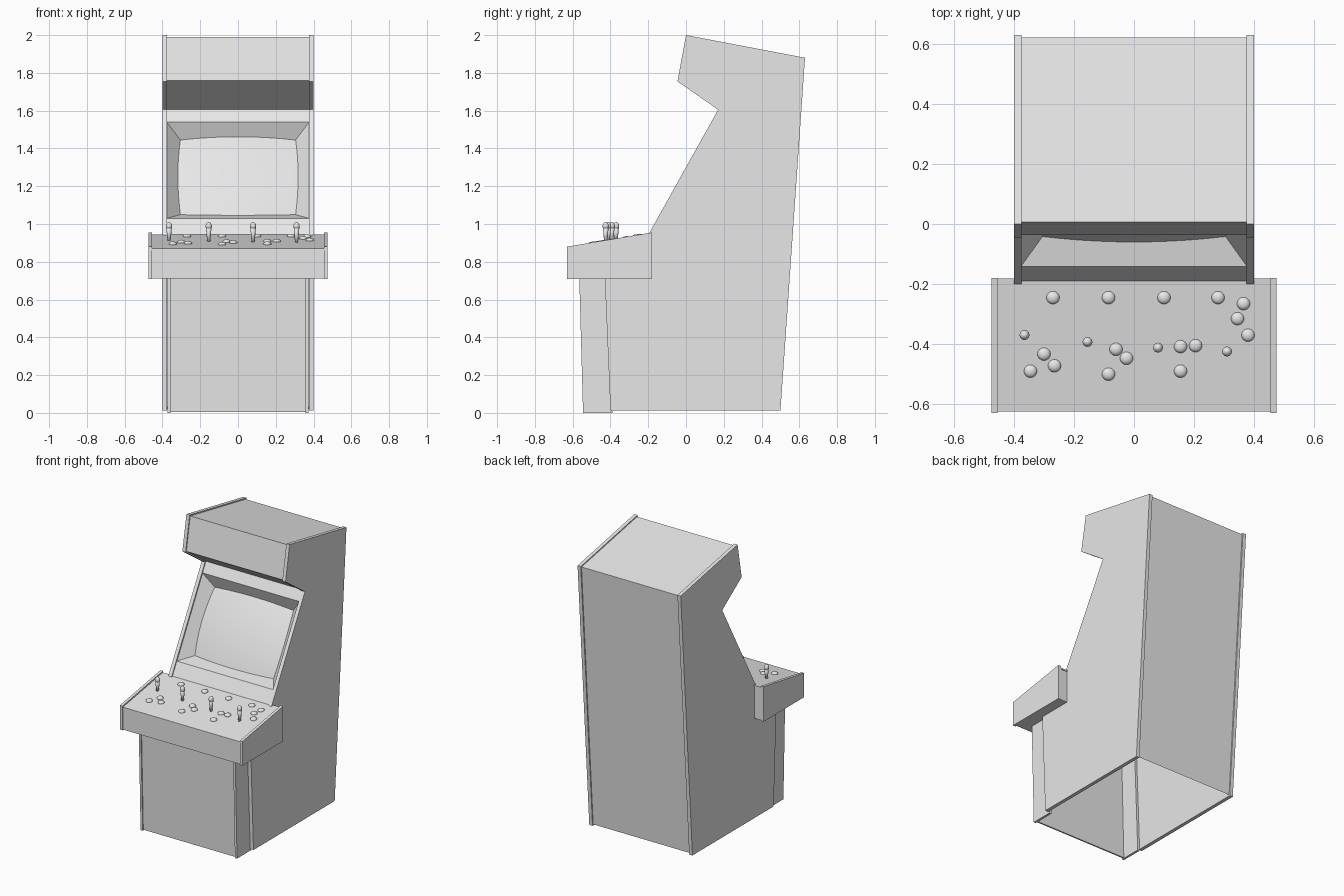
import bpy, bmesh, math
from mathutils import Vector, Matrix

if "Cube" in bpy.data.objects:
    bpy.data.objects.remove(bpy.data.objects["Cube"])

grey = bpy.data.materials.new("light_grey")
grey.diffuse_color = (0.8, 0.8, 0.8, 1)
grey.use_nodes = True
grey.node_tree.nodes["Principled BSDF"].inputs["Base Color"].default_value = grey.diffuse_color


def finish(name, bm, smooth=False, recalc=True):
    if recalc:
        bmesh.ops.recalc_face_normals(bm, faces=bm.faces)
    me = bpy.data.meshes.new(name)
    bm.to_mesh(me)
    bm.free()
    me.materials.append(grey)
    for p in me.polygons:
        p.use_smooth = smooth
    ob = bpy.data.objects.new(name, me)
    bpy.context.collection.objects.link(ob)
    return ob


def prism(name, profile, x0, x1):
    """Extrude a (y, z) profile from x0 to x1."""
    bm = bmesh.new()
    f = bm.faces.new([bm.verts.new((x0, y, z)) for y, z in profile])
    r = bmesh.ops.extrude_face_region(bm, geom=[f])
    vs = [v for v in r["geom"] if isinstance(v, bmesh.types.BMVert)]
    bmesh.ops.translate(bm, verts=vs, vec=(x1 - x0, 0, 0))
    return finish(name, bm)


def pair(name, profile, x0, x1):
    """The same board on both sides."""
    prism(name + "_right", profile, x0, x1)
    prism(name + "_left", profile, -x1, -x0)


def inset(poly, d):
    """Offset a counter-clockwise outline inwards with mitred corners."""
    pts = [Vector(p) for p in poly]
    out = []
    for i, p in enumerate(pts):
        a = (p - pts[i - 1]).normalized()
        b = (pts[(i + 1) % len(pts)] - p).normalized()
        na, nb = Vector((-a.y, a.x)), Vector((-b.y, b.x))
        out.append(p + (na + nb) * d / (1 + na.dot(nb)))
    return out


# Cabinet side boards
side = [(-0.40, 0.012), (0.50, 0.012), (0.63, 1.88), (0.0, 2.0),
        (-0.045, 1.755), (0.17, 1.605), (-0.207, 0.93), (-0.43, 0.72)]
pair("cabinet_side", side, 0.375, 0.40)

# Panels set slightly inside the side outline
W = 0.377
outer, inner = inset(side, 0.008), inset(side, 0.018)
for name, i in (("back_panel", 1), ("top_panel", 2), ("marquee", 3), ("marquee_underside", 4)):
    prism(name, [outer[i], outer[i + 1], inner[i + 1], inner[i]], -W, W)

# Screen surround: plates above and below the opening
top, bottom = outer[5], outer[6]
up = (top - bottom).normalized()
inward = Vector((up.y, -up.x))


def at_height(z):
    return bottom + up * ((z - bottom.y) / up.y)


hi, lo = at_height(1.54), at_height(1.03)
prism("bezel_upper", [top, hi, hi + inward * 0.01, top + inward * 0.01], -W, W)
prism("bezel_lower", [lo, bottom, bottom + inward * 0.01, lo + inward * 0.01], -W, W)

# Sloping funnel around the screen
DEPTH, BORDER, SX = 0.078, 0.066, 0.305
centre = (hi + lo) / 2
half = (hi - lo).length / 2


def on_bezel(x, v, d):
    p = centre + up * v + inward * d
    return (x, p.x, p.y)


bm = bmesh.new()
corners = [(-1, -1), (1, -1), (1, 1), (-1, 1)]
ring_a = [bm.verts.new(on_bezel(a * W, b * half, 0)) for a, b in corners]
ring_b = [bm.verts.new(on_bezel(a * SX, b * (half - BORDER), DEPTH)) for a, b in corners]
for i in range(4):
    j = (i + 1) % 4
    bm.faces.new((ring_a[i], ring_a[j], ring_b[j], ring_b[i]))
finish("screen_funnel", bm, recalc=False)

# Bulging screen, its rim running just behind the funnel
N = 16
bm = bmesh.new()
grid = []
for r in range(N + 1):
    row = []
    for c in range(N + 1):
        u, v = ((2 * k / N - 1) * 1.1 for k in (c, r))
        d = DEPTH - 0.016 * (2 - u * u - v * v)
        row.append(bm.verts.new(on_bezel(u * SX, v * (half - BORDER), d)))
    grid.append(row)
for r in range(N):
    for c in range(N):
        bm.faces.new((grid[r][c], grid[r][c + 1], grid[r + 1][c + 1], grid[r + 1][c]))
finish("screen", bm, smooth=True, recalc=False)

# Control panel box
pair("control_side", [(-0.63, 0.71), (-0.18, 0.71), (-0.18, 0.955), (-0.63, 0.88)], 0.455, 0.475)


def deck_z(y):
    return 0.87 + (y + 0.63) * 0.075 / 0.45


C = 0.457
prism("control_deck", [(-0.625, deck_z(-0.625) - 0.01), (-0.182, deck_z(-0.182) - 0.01),
                       (-0.182, deck_z(-0.182)), (-0.625, deck_z(-0.625))], -C, C)
prism("control_front", [(-0.622, 0.712), (-0.612, 0.712), (-0.612, 0.866), (-0.622, 0.866)], -C, C)
prism("control_underside", [(-0.62, 0.712), (-0.19, 0.712), (-0.19, 0.722), (-0.62, 0.722)], -C, C)
pair("control_back", [(-0.195, 0.712), (-0.185, 0.712), (-0.185, 0.94), (-0.195, 0.94)], 0.39, C)

# Lower front box, open underneath
pair("front_box_side", [(-0.545, 0), (-0.39, 0), (-0.42, 0.715), (-0.565, 0.715)], 0.358, 0.374)
prism("front_box_panel", [(-0.537, 0.004), (-0.527, 0.004), (-0.547, 0.715), (-0.557, 0.715)], -0.36, 0.36)

# Domed buttons
buttons = [(-0.27, -0.245), (-0.085, -0.245), (0.10, -0.245), (0.28, -0.245),
           (0.365, -0.265), (0.345, -0.315), (0.38, -0.37),
           (-0.30, -0.433), (-0.265, -0.472), (-0.345, -0.49),
           (-0.06, -0.417), (-0.025, -0.447), (-0.085, -0.50),
           (0.155, -0.408), (0.205, -0.405), (0.155, -0.49)]
for i, (x, y) in enumerate(buttons):
    bm = bmesh.new()
    bmesh.ops.create_uvsphere(bm, u_segments=16, v_segments=8, radius=1,
                              matrix=Matrix.Translation((x, y, deck_z(y))) @ Matrix.Diagonal((0.022, 0.022, 0.014, 1)))
    finish("button_%d" % (i + 1), bm, smooth=True)

# Joysticks: a flared stem with a round top
for i, (x, y) in enumerate([(-0.365, -0.37), (-0.155, -0.393), (0.08, -0.412), (0.31, -0.425)]):
    z0, z1 = deck_z(y) - 0.004, 0.988
    bm = bmesh.new()
    bmesh.ops.create_cone(bm, cap_ends=True, segments=16, radius1=0.008, radius2=0.0155, depth=z1 - z0,
                          matrix=Matrix.Translation((x, y, (z0 + z1) / 2)))
    bmesh.ops.create_uvsphere(bm, u_segments=16, v_segments=10, radius=1,
                              matrix=Matrix.Translation((x, y, z1)) @ Matrix.Diagonal((0.0165, 0.0165, 0.022, 1)))
    finish("joystick_%d" % (i + 1), bm, smooth=True)
